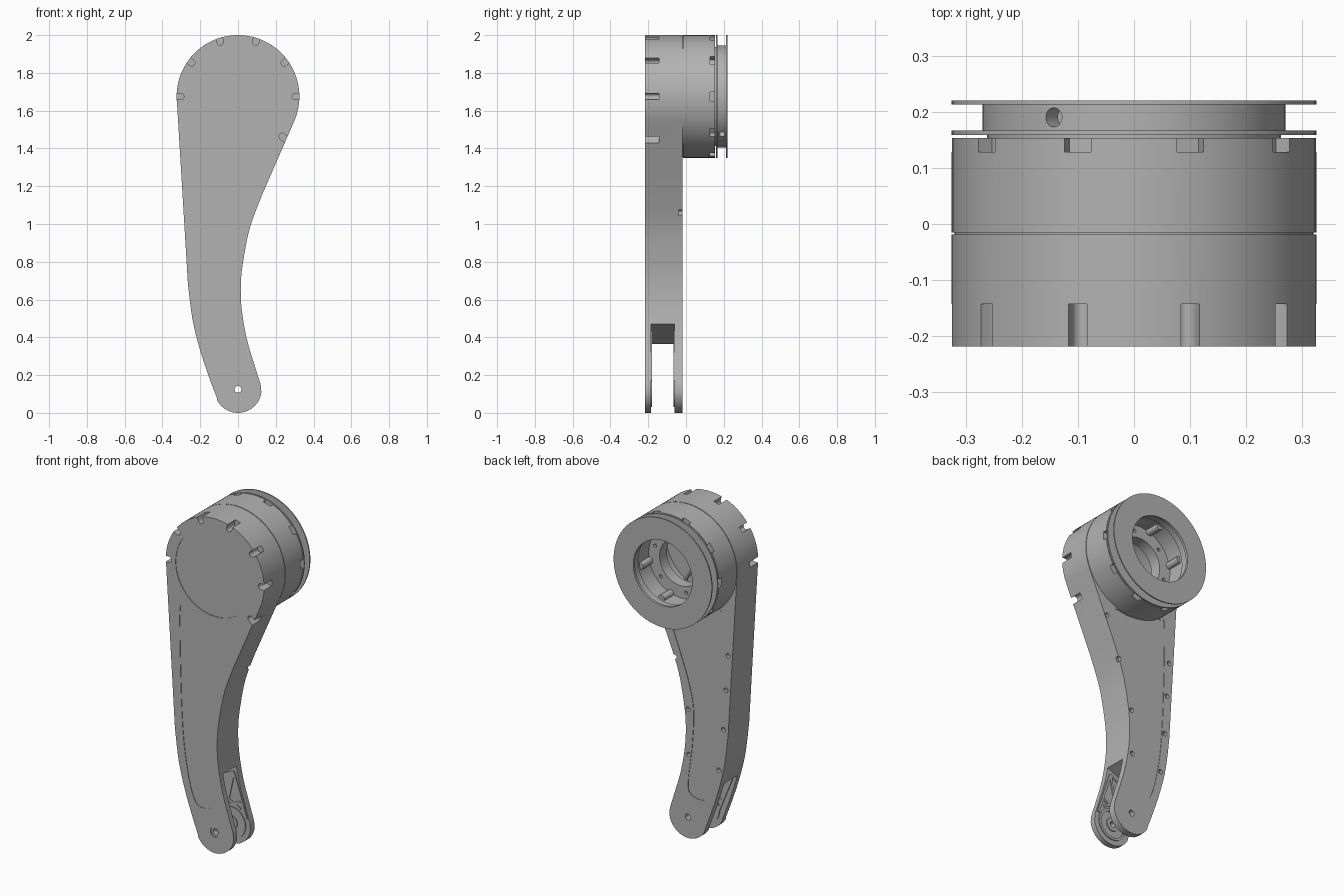
import bpy, bmesh
from math import sin, cos, radians, pi, hypot

if "Cube" in bpy.data.objects:
    bpy.data.objects.remove(bpy.data.objects["Cube"])

grey = bpy.data.materials.new("mid grey")
grey.use_nodes = True
COL = (0.45, 0.45, 0.45, 1)
grey.diffuse_color = COL
grey.node_tree.nodes["Principled BSDF"].inputs["Base Color"].default_value = COL

HUB = 1.675          # height of the housing axis
R = 0.325            # housing radius
PIN = 0.125          # height of the fork pin axis
FRONT, BACK = -0.218, -0.019
FORK_A, FORK_B = -0.185, -0.06


def finish(name, bm):
    bmesh.ops.recalc_face_normals(bm, faces=bm.faces)
    me = bpy.data.meshes.new(name)
    bm.to_mesh(me)
    bm.free()
    me.materials.append(grey)
    ob = bpy.data.objects.new(name, me)
    bpy.context.scene.collection.objects.link(ob)
    smooth(me)
    return ob


def smooth(me):
    me.shade_smooth()
    me.set_sharp_from_angle(angle=radians(30))


def prism(name, pts, y0, y1):
    """Extrude an x-z outline along y."""
    bm = bmesh.new()
    face = bm.faces.new([bm.verts.new((x, y0, z)) for x, z in pts])
    ext = bmesh.ops.extrude_face_region(bm, geom=[face])["geom"]
    moved = [v for v in ext if isinstance(v, bmesh.types.BMVert)]
    bmesh.ops.translate(bm, verts=moved, vec=(0, y1 - y0, 0))
    return finish(name, bm)


def circle(x, z, r, n=32, a0=0, a1=360):
    full = a1 - a0 == 360
    steps = n if full else n - 1
    return [(x + r * cos(radians(a0 + (a1 - a0) * i / steps)),
             z + r * sin(radians(a0 + (a1 - a0) * i / steps))) for i in range(n)]


def lathe(name, profile, z=HUB, n=96):
    """Revolve a closed (radius, y) profile around a y axis."""
    bm = bmesh.new()
    rings = [[bm.verts.new((r * cos(2 * pi * i / n), y, z + r * sin(2 * pi * i / n)))
              for i in range(n)] for r, y in profile]
    for k, a in enumerate(rings):
        b = rings[(k + 1) % len(rings)]
        for i in range(n):
            j = (i + 1) % n
            bm.faces.new((a[i], a[j], b[j], b[i]))
    return finish(name, bm)


def spline(pts, closed=False, n=5):
    """Smooth curve through the points."""
    out, m = [], len(pts)
    pick = (lambda i: pts[i % m]) if closed else (lambda i: pts[max(0, min(m - 1, i))])
    for i in range(m if closed else m - 1):
        p, q, r, s = (pick(i + k) for k in (-1, 0, 1, 2))
        for t in (k / n for k in range(n)):
            out.append(tuple(b + t * ((c - a) + t * (2 * a - 5 * b + 4 * c - d
                       + t * (3 * (b - c) + d - a))) / 2 for a, b, c, d in zip(p, q, r, s)))
    return out if closed else out + [pts[-1]]


def turn(pts, deg):
    """Place (radial, sideways) points around the housing axis."""
    c, s = cos(radians(deg)), sin(radians(deg))
    return [(u * c - v * s, HUB + u * s + v * c) for u, v in pts]


def strip(name, p, q, w, y0, y1):
    dx, dz = q[0] - p[0], q[1] - p[1]
    k = w / 2 / hypot(dx, dz)
    nx, nz = -dz * k, dx * k
    return prism(name, [(p[0] + nx, p[1] + nz), (q[0] + nx, q[1] + nz),
                        (q[0] - nx, q[1] - nz), (p[0] - nx, p[1] - nz)], y0, y1)


def cut(ob, cutters):
    for c in cutters:
        mod = ob.modifiers.new("cut", "BOOLEAN")
        mod.operation, mod.solver, mod.object = "DIFFERENCE", "EXACT", c
    dg = bpy.context.evaluated_depsgraph_get()
    me = bpy.data.meshes.new_from_object(ob.evaluated_get(dg))
    ob.modifiers.clear()
    ob.data = me
    smooth(me)
    for c in cutters:
        bpy.data.objects.remove(c)


# Arm outline: housing arc, outer edge, pin end, concave edge
outer_edge = spline([(-.265, .68), (-.24, .49), (-.2, .33), (-.15, .18), (-.112, .08)])
inner_edge = spline([(.12, .15), (.09, .245), (.048, .386), (.02, .545), (.015, .68),
                     (.027, .8), (.063, .98), (.127, 1.153)])
outline = (circle(0, HUB, R, 60, -24, 180) + outer_edge
           + circle(0, PIN, PIN, 16, 208, 352) + inner_edge)
arm = prism("arm", outline, FRONT, BACK)

panel = spline([(-.233, 1.36), (-.206, 1.407), (-.164, 1.4), (0, 1.353), (.106, 1.362),
                (.132, 1.34), (.127, 1.3), (.053, 1.1), (-.01, .915), (-.037, .757),
                (-.026, .545), (0, .333), (-.016, .27), (-.085, .249), (-.138, .29),
                (-.185, .466), (-.217, .757)], closed=True)

# Shallow panels, cap recess, fork slot, pin hole and housing cavity
cutters = [
    prism("front_panel_cut", panel, FRONT - .01, FRONT + .003),
    prism("back_panel_cut", panel, BACK - .003, BACK + .01),
    prism("cap_cut", circle(0, HUB, .26, 80), FRONT - .01, FRONT + .003),
    prism("fork_cut", [(-.4, -.1), (.3, -.1), (.3, .587), (-.4, .283)], FORK_A, FORK_B),
    prism("pin_cut", circle(0, PIN, .018), -.3, .1),
    prism("pin_recess_cut", circle(0, PIN, .031), FRONT - .01, FRONT + .006),
    prism("cavity_cut", circle(0, HUB, .27, 80), -.195, .1),
]
# Screw slots round the front rim
slot = circle(.303, 0, .017, 9, 90, 270) + [(.4, -.017), (.4, .017)]
for a in (-42, 0, 36, 72, 108, 144, 180):
    push = .012 if a < 0 else 0
    cutters.append(prism("slot_cut", turn([(u + push, v) for u, v in slot], a),
                         FRONT - .01, -.143))
# Screw holes along the back edges
for x, z in ((.175, 1.3), (.09, 1.06), (0, .77), (-.005, .5),
             (-.265, 1.16), (-.25, .95), (-.235, .71), (-.205, .46)):
    cutters.append(prism("screw_cut", circle(x, z, .014, 16), -.04, .1))
cut(arm, cutters)

# Shallow ribs and pin boss on the inside of both fork plates
rib_paths = [((-.085, .12), (-.175, .34)), ((.1, .17), (.015, .43)),
             ((-.175, .34), (.015, .43)), ((-.04, .17), (.015, .43)),
             ((.06, .22), (-.175, .34)), ((-.11, .19), (.06, .26))]
for side, y0, y1 in (("front", FORK_A - .002, FORK_A + .006),
                     ("back", FORK_B - .006, FORK_B + .002)):
    for p, q in rib_paths:
        strip(side + "_fork_rib", p, q, .014, y0, y1)
    for label, ri, ro in (("boss", .018, .04), ("rim", .08, .095)):
        lathe(f"{side}_fork_{label}", [(ri, y0), (ro, y0), (ro, y1), (ri, y1)], PIN, 32)

# Cavity details: central hub and cross ribs
lathe("cavity_hub", [(.02, -.197), (.05, -.197), (.05, -.15), (.02, -.15)], n=32)
for a in range(0, 360, 60):
    prism("cavity_rib", turn([(.049, -.005), (.272, -.005), (.272, .005), (.049, .005)], a),
          -.197, -.175)

# Motor ring with stepped bore, rim notches and screw holes
ring = lathe("motor_ring", [(.32, BACK), (.32, -.015), (R, -.015), (R, .153), (.262, .153),
                            (.262, .161), (.212, .161), (.212, .05), (.14, .05), (.14, BACK)])
cutters = []
for a in range(0, 360, 36):
    cutters.append(prism("notch_cut", turn([(.295, -.025), (.4, -.025), (.4, .025),
                                            (.295, .025)], a), .128, .154))
for a in range(18, 360, 60):
    x, z = turn([(.178, 0)], a)[0]
    cutters.append(prism("bore_screw_cut", circle(x, z, .01, 12), .03, .1))
cut(ring, cutters)

# Half-round posts inside the bore
for a in range(48, 360, 60):
    x, z = turn([(.212, 0)], a)[0]
    prism("bore_post", circle(x, z, .022, 16), .048, .14)

# Flanged spool with cord anchor holes
spool = lathe("spool", [(.195, .22), (R, .22), (R, .213), (.27, .213), (.27, .167),
                        (R, .167), (R, .159), (.205, .159), (.205, .205), (.195, .205)])
cutters = []
for a in (122, -48):
    bm = bmesh.new()
    bmesh.ops.create_cone(bm, cap_ends=True, segments=20, radius1=.017, radius2=.017, depth=.12)
    hole = finish("anchor_cut", bm)
    hole.rotation_euler = (0, radians(90 - a), 0)
    x, z = turn([(.29, 0)], a)[0]
    hole.location = (x, .19, z)
    cutters.append(hole)
bpy.context.view_layer.update()
cut(spool, cutters)
